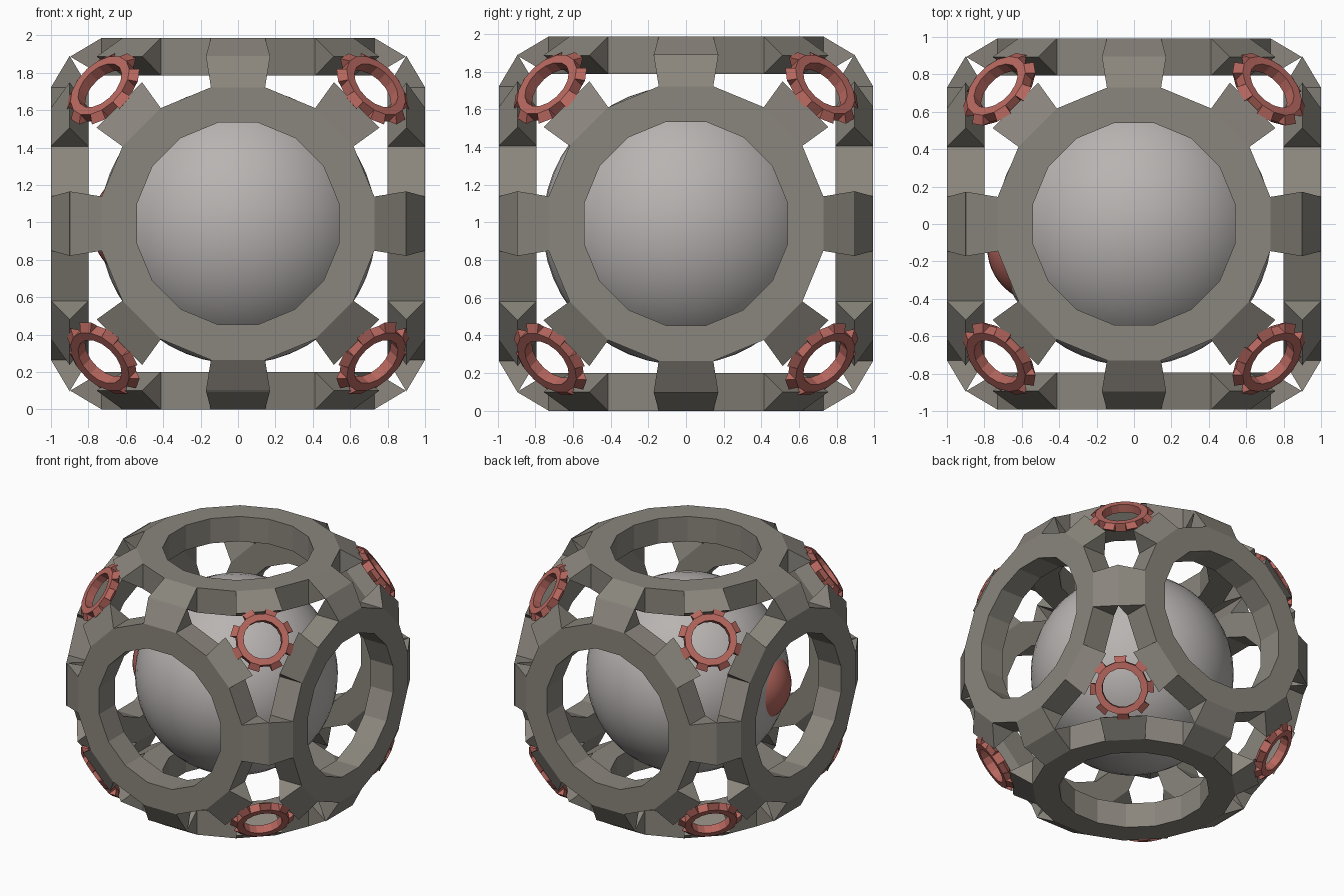
import bpy, bmesh, math
from mathutils import Matrix, Vector

if "Cube" in bpy.data.objects:
    bpy.data.objects.remove(bpy.data.objects["Cube"], do_unlink=True)

CENTRE = Vector((0, 0, 0.993))


def make_material(name, color):
    mat = bpy.data.materials.new(name)
    mat.use_nodes = True
    mat.diffuse_color = (*color, 1)
    mat.node_tree.nodes["Principled BSDF"].inputs["Base Color"].default_value = (*color, 1)
    return mat


stone = make_material("warm grey", (0.255, 0.238, 0.205))
pale = make_material("pale grey", (0.48, 0.455, 0.445))
red = make_material("dull red", (0.47, 0.135, 0.112))


def toothed_ring(name, mat, normal, up, position, size, thickness, turn=0):
    """Sixteen-sided ring with eight flared wedge teeth, facing along normal."""
    sides, inner, outer, tip, half_tip = 16, 0.55, 0.743, 0.897, 0.172
    step = 2 * math.pi / sides
    bm = bmesh.new()

    def polar(radius, angle, z):
        return bm.verts.new((radius * math.cos(angle), radius * math.sin(angle), z))

    # Square cross-section at every corner of the ring
    half = thickness / size / 2
    section = [(inner, -half), (outer, -half), (outer, half), (inner, half)]
    loops = [[polar(r, (i - 0.5) * step, z) for r, z in section] for i in range(sides)]
    for i in range(sides):
        a, b = loops[i], loops[(i + 1) % sides]
        for k in range(4):
            if k == 1 and i % 2 == 0:
                # Tooth thins to an edge and widens outwards
                spread = math.atan2(half_tip, tip)
                reach = math.hypot(half_tip, tip)
                p = polar(reach, i * step - spread, 0)
                q = polar(reach, i * step + spread, 0)
                bm.faces.new((a[1], b[1], q, p))
                bm.faces.new((b[2], a[2], p, q))
                bm.faces.new((a[1], p, a[2]))
                bm.faces.new((b[1], b[2], q))
            else:
                n = (k + 1) % 4
                bm.faces.new((a[k], b[k], b[n], a[n]))
    bmesh.ops.recalc_face_normals(bm, faces=bm.faces)

    # Turn to face outwards and move into place
    z_axis = Vector(normal).normalized()
    x_axis = Vector(up).cross(z_axis).normalized()
    y_axis = z_axis.cross(x_axis)
    basis = Matrix((x_axis, y_axis, z_axis)).transposed().to_4x4()
    bm.transform(Matrix.Translation(position) @ basis
                 @ Matrix.Rotation(turn, 4, "Z") @ Matrix.Scale(size, 4))
    mesh = bpy.data.meshes.new(name)
    bm.to_mesh(mesh)
    bm.free()
    mesh.materials.append(mat)
    obj = bpy.data.objects.new(name, mesh)
    bpy.context.collection.objects.link(obj)
    return obj


def ball(name, mat, radius, offset):
    bpy.ops.mesh.primitive_uv_sphere_add(segments=48, ring_count=24, radius=radius,
                                         location=CENTRE + Vector(offset))
    obj = bpy.context.object
    obj.name = name
    obj.data.materials.append(mat)
    bpy.ops.object.shade_smooth()


# Large rings on the six sides
SIDES = {"right": (1, 0, 0), "left": (-1, 0, 0), "back": (0, 1, 0),
         "front": (0, -1, 0), "top": (0, 0, 1), "bottom": (0, 0, -1)}
for side, direction in SIDES.items():
    n = Vector(direction)
    up = (0, 1, 0) if n.z else (0, 0, 1)
    depth = 0.9 if n.x else 0.893
    toothed_ring(side + "_ring", stone, n, up, CENTRE + n * depth, 1.0, 0.2)

# Small toothed rings on the eight corners
for x in (-1, 1):
    for y in (-1, 1):
        for z in (-1, 1):
            name = "corner_gear_%s_%s_%s" % ("left" if x > 0 else "right",
                                             "back" if y > 0 else "front",
                                             "upper" if z > 0 else "lower")
            n = Vector((x, y, z))
            turn = math.pi / 8 if z > 0 else 0
            toothed_ring(name, red, n, (0, 0, 1), CENTRE + n * 0.72, 0.26, 0.065, turn)

# Inner ball with a bulging spot on one side
ball("core_ball", pale, 0.74, (0, -0.02, -0.01))
ball("core_spot", red, 0.3, (-0.485, -0.125, -0.01))
